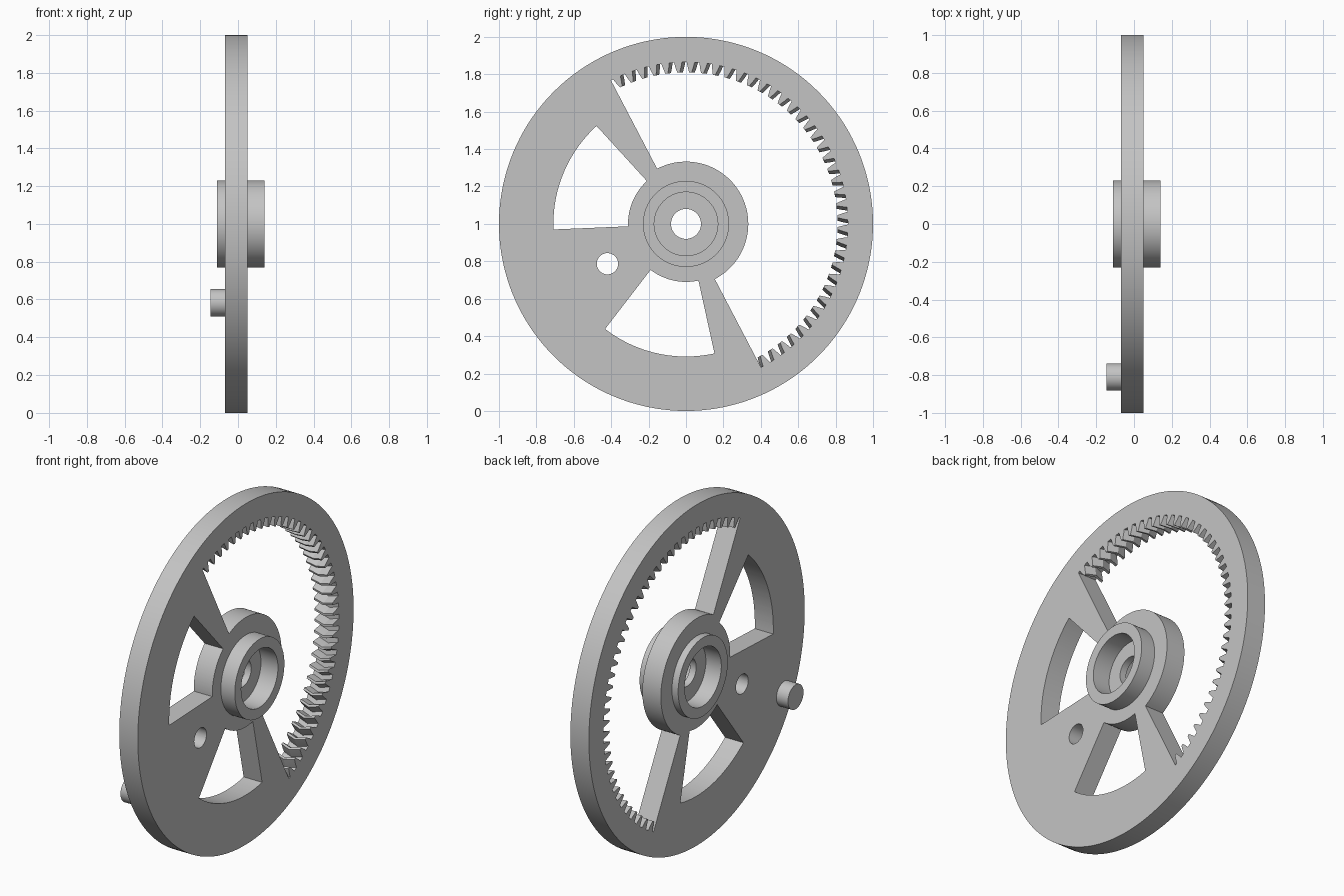
import bpy, bmesh
from math import radians, cos, sin, pi

cube = bpy.data.objects.get("Cube")
if cube:
    bpy.data.objects.remove(cube)

grey = bpy.data.materials.new("plain grey")
grey.use_nodes = True
grey.diffuse_color = (0.55, 0.55, 0.55, 1)
grey.node_tree.nodes["Principled BSDF"].inputs["Base Color"].default_value = (0.55, 0.55, 0.55, 1)


def point(x, r, deg):
    """Polar position on the wheel, whose axle runs along x."""
    a = radians(deg)
    return (x, r * cos(a), 1 + r * sin(a))


def loft(name, rings, caps=True, closed=False):
    """Join rings of equal point count into one mesh object."""
    bm = bmesh.new()
    loops = [[bm.verts.new(p) for p in ring] for ring in rings]
    pairs = list(zip(loops, loops[1:])) + ([(loops[-1], loops[0])] if closed else [])
    for low, high in pairs:
        for i in range(len(low)):
            j = (i + 1) % len(low)
            bm.faces.new((low[i], low[j], high[j], high[i]))
    if caps:
        bm.faces.new(loops[0][::-1])
        bm.faces.new(loops[-1])
    bmesh.ops.recalc_face_normals(bm, faces=bm.faces)
    mesh = bpy.data.meshes.new(name)
    bm.to_mesh(mesh)
    bm.free()
    mesh.materials.append(grey)
    obj = bpy.data.objects.new(name, mesh)
    bpy.context.collection.objects.link(obj)
    return obj


def cylinder(name, y, z, r, x0, x1, n=48):
    ring = [(y + r * cos(2 * pi * i / n), z + r * sin(2 * pi * i / n)) for i in range(n)]
    return loft(name, [[(x, *p) for p in ring] for x in (x0, x1)])


def arc(r, start, end, n=32):
    return [(r, start + (end - start) * i / n) for i in range(n + 1)]


def activate(obj):
    bpy.ops.object.select_all(action='DESELECT')
    obj.select_set(True)
    bpy.context.view_layer.objects.active = obj


def cut(target, cutter):
    mod = target.modifiers.new("cut", 'BOOLEAN')
    mod.operation, mod.solver, mod.object = 'DIFFERENCE', 'EXACT', cutter
    activate(target)
    bpy.ops.object.modifier_apply(modifier=mod.name)
    bpy.data.objects.remove(cutter)


BACK, MID, FACE = -0.07, -0.01, 0.05

# Wheel disc with stepped hub and bearing recesses, as one turned profile
profile = [(BACK, 1), (FACE, 1), (FACE, 0.23), (0.14, 0.23), (0.14, 0.17), (0.03, 0.17),
           (0.03, 0.08), (MID, 0.08), (MID, 0.17), (-0.11, 0.17), (-0.11, 0.23), (BACK, 0.23)]
SIDES = 144
wheel = loft("wheel", [[point(x, r, 360 * i / SIDES) for i in range(SIDES)] for x, r in profile],
             caps=False, closed=True)

# Two plain windows
for start in (132.4, 232.4):
    outline = arc(0.709, start, start + 50) + arc(0.31, start + 50, start)
    cut(wheel, loft("window_cutter", [[point(x, *p) for p in outline] for x in (-0.2, 0.2)]))

# Half-round opening with herringbone internal teeth
LOW, HIGH, PITCH, ROOT, TIP = -62.4, 117.6, 4.5, 0.865, 0.81


def toothed_outline(shift):
    pts = [(ROOT, LOW)]
    for k in range(40):
        centre = LOW + 1.65 + PITCH * k + shift
        for r, off in ((ROOT, -1.4), (0.84, -1.05), (TIP, -0.45),
                       (TIP, 0.45), (0.84, 1.05), (ROOT, 1.4)):
            pts.append((r, max(centre + off, LOW + 0.1)))
    return pts + [(ROOT, HIGH)] + arc(0.333, HIGH, LOW, 64)


layers = [(-0.2, 0.6), (BACK, 0.6), (MID, -0.6), (FACE, 0.6), (0.2, 0.6)]
opening = loft("opening_cutter", [[point(x, *p) for p in toothed_outline(s)] for x, s in layers])
bm = bmesh.new()
bm.from_mesh(opening.data)
bmesh.ops.triangulate(bm, faces=bm.faces)
bm.to_mesh(opening.data)
bm.free()
cut(wheel, opening)

# Small through hole in the solid sector
cut(wheel, cylinder("hole_cutter", -0.42, 0.787, 0.057, -0.2, 0.2))

# Crank pin on the back face
pin = cylinder("crank_pin", -0.81, 0.583, 0.072, -0.145, BACK + 0.01)

for obj in (wheel, pin):
    activate(obj)
    bpy.ops.object.shade_smooth_by_angle(angle=radians(20))
